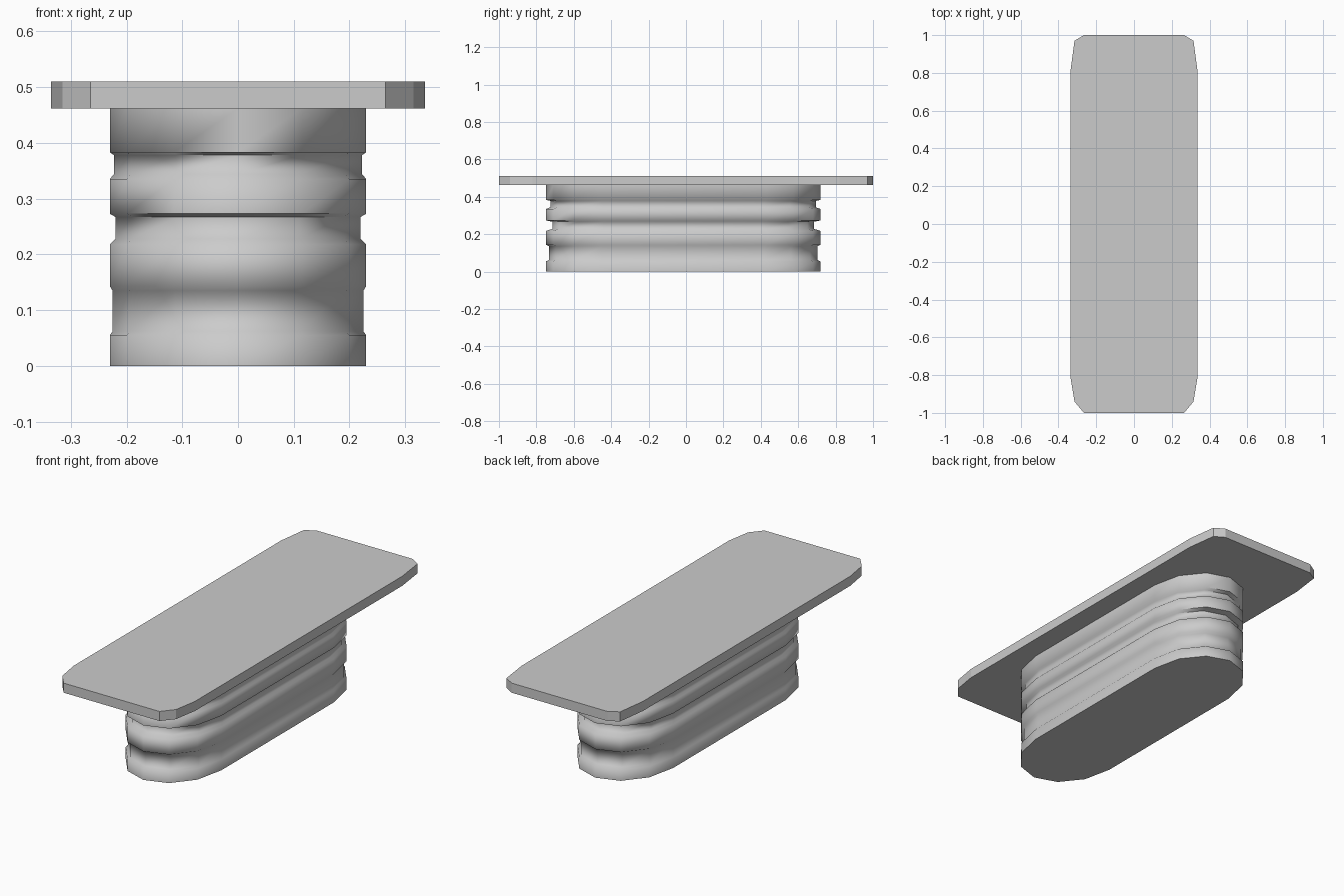
import bpy
from math import sin, cos, pi, radians

if "Cube" in bpy.data.objects:
    bpy.data.objects.remove(bpy.data.objects["Cube"])


def loft(name, rings, smooth_angle=None):
    """Solid skinned through equal-length rings, with a flat cap at each end."""
    n = len(rings[0])
    verts = [v for ring in rings for v in ring]
    faces = [tuple(range(n))[::-1],
             tuple(range(len(verts) - n, len(verts)))]
    for r in range(len(rings) - 1):
        for i in range(n):
            j = (i + 1) % n
            faces.append((r * n + i, r * n + j, (r + 1) * n + j, (r + 1) * n + i))
    mesh = bpy.data.meshes.new(name)
    mesh.from_pydata(verts, [], faces)
    mesh.update()
    obj = bpy.data.objects.new(name, mesh)
    bpy.context.collection.objects.link(obj)
    if smooth_angle:
        bpy.ops.object.select_all(action='DESELECT')
        obj.select_set(True)
        bpy.context.view_layer.objects.active = obj
        bpy.ops.object.shade_smooth_by_angle(angle=radians(smooth_angle))
    return obj


# Pedestal: long rounded-end outline, six sides per end
HALF_W, END_LEN = 0.23, 0.288
outline = []
for centre_y, start in ((0.43, 0), (-0.46, pi)):
    for k in range(7):
        a = start + k * pi / 6
        outline.append((HALF_W * cos(a), centre_y + END_LEN * sin(a)))

# Pedestal: height and scale of each ring, giving three shallow grooves
profile = [(0, 1), (0.055, 1), (0.062, 0.978), (0.135, 0.978), (0.143, 1),
           (0.218, 1), (0.228, 0.955), (0.267, 0.955), (0.273, 1),
           (0.335, 1), (0.344, 0.968), (0.378, 0.968), (0.383, 1), (0.462, 1)]
MID_Y = -0.013
loft("pedestal",
     [[(x * s, MID_Y + (y - MID_Y) * s, z) for x, y in outline] for z, s in profile],
     smooth_angle=75)

# Top: thin slab with clipped corners
right = [(0.265, -1.0), (0.315, -0.94), (0.335, -0.82),
         (0.335, 0.82), (0.315, 0.97), (0.265, 1.0)]
slab = right + [(-x, y) for x, y in reversed(right)]
loft("table_top", [[(x, y, z) for x, y in slab] for z in (0.462, 0.51)])
